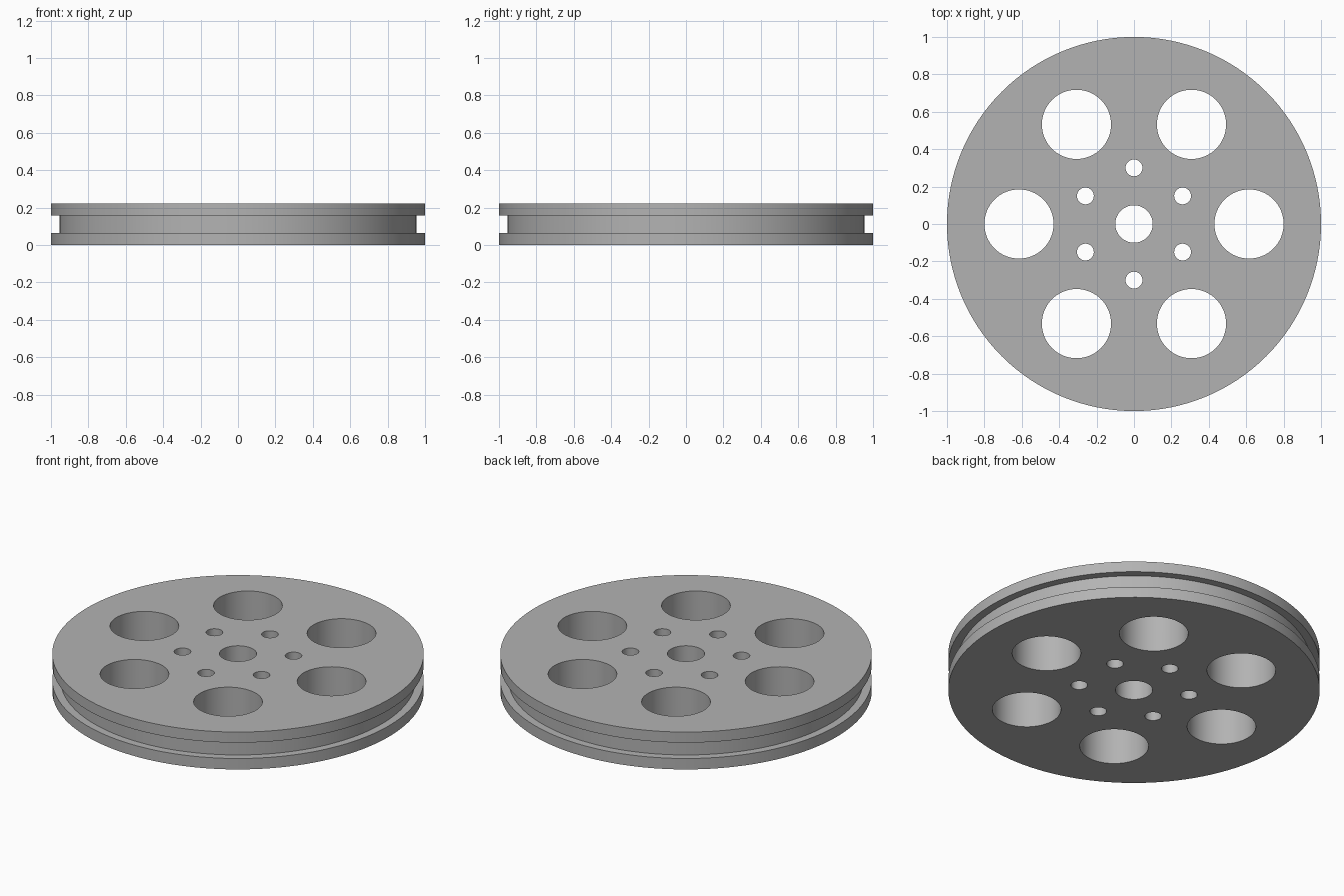
import bpy
import bmesh
from math import cos, sin, radians, pi
from mathutils import Matrix

cube = bpy.data.objects.get("Cube")
if cube:
    bpy.data.objects.remove(cube, do_unlink=True)

HEIGHT = 0.222
SEGMENTS = 128

# Plain grey metal
grey = bpy.data.materials.new("grey metal")
grey.use_nodes = True
colour = (0.45, 0.45, 0.45, 1)
grey.diffuse_color = colour
grey.node_tree.nodes["Principled BSDF"].inputs["Base Color"].default_value = colour


def make_object(name, bm):
    bmesh.ops.recalc_face_normals(bm, faces=bm.faces)
    mesh = bpy.data.meshes.new(name)
    bm.to_mesh(mesh)
    bm.free()
    mesh.materials.append(grey)
    obj = bpy.data.objects.new(name, mesh)
    bpy.context.collection.objects.link(obj)
    return obj


# Wheel body: flanged rim with a square groove, stacked from rings
profile = [(1, 0), (1, 0.065), (0.955, 0.065),
           (0.955, 0.159), (1, 0.159), (1, HEIGHT)]
bm = bmesh.new()
rings = []
for r, z in profile:
    rings.append([bm.verts.new((r * cos(2 * pi * i / SEGMENTS),
                                r * sin(2 * pi * i / SEGMENTS), z))
                  for i in range(SEGMENTS)])
for low, high in zip(rings, rings[1:]):
    for i in range(SEGMENTS):
        j = (i + 1) % SEGMENTS
        bm.faces.new((low[i], low[j], high[j], high[i]))
bm.faces.new(rings[0][::-1])
bm.faces.new(rings[-1])
wheel = make_object("pulley_wheel", bm)

# Through holes: centre bore, ring of bolt holes, ring of lightening holes
bm = bmesh.new()


def add_hole(radius, distance=0, angle=0, sides=48):
    place = Matrix.Translation((distance * cos(radians(angle)),
                                distance * sin(radians(angle)), HEIGHT / 2))
    bmesh.ops.create_cone(bm, cap_ends=True, segments=sides, radius1=radius,
                          radius2=radius, depth=HEIGHT * 2, matrix=place)


add_hole(0.1)
for k in range(6):
    add_hole(0.045, 0.3, 30 + 60 * k, 32)
    add_hole(0.185, 0.615, 60 * k, 64)
cutter = make_object("hole_cutter", bm)
cutter.hide_render = True

cut = wheel.modifiers.new("holes", "BOOLEAN")
cut.operation = "DIFFERENCE"
cut.solver = "EXACT"
cut.object = cutter

# Bake the holes, drop the cutter and smooth the round walls
bpy.ops.object.select_all(action="DESELECT")
wheel.select_set(True)
bpy.context.view_layer.objects.active = wheel
bpy.ops.object.modifier_apply(modifier=cut.name)
bpy.data.objects.remove(cutter, do_unlink=True)
bpy.ops.object.shade_smooth_by_angle(angle=radians(30))
